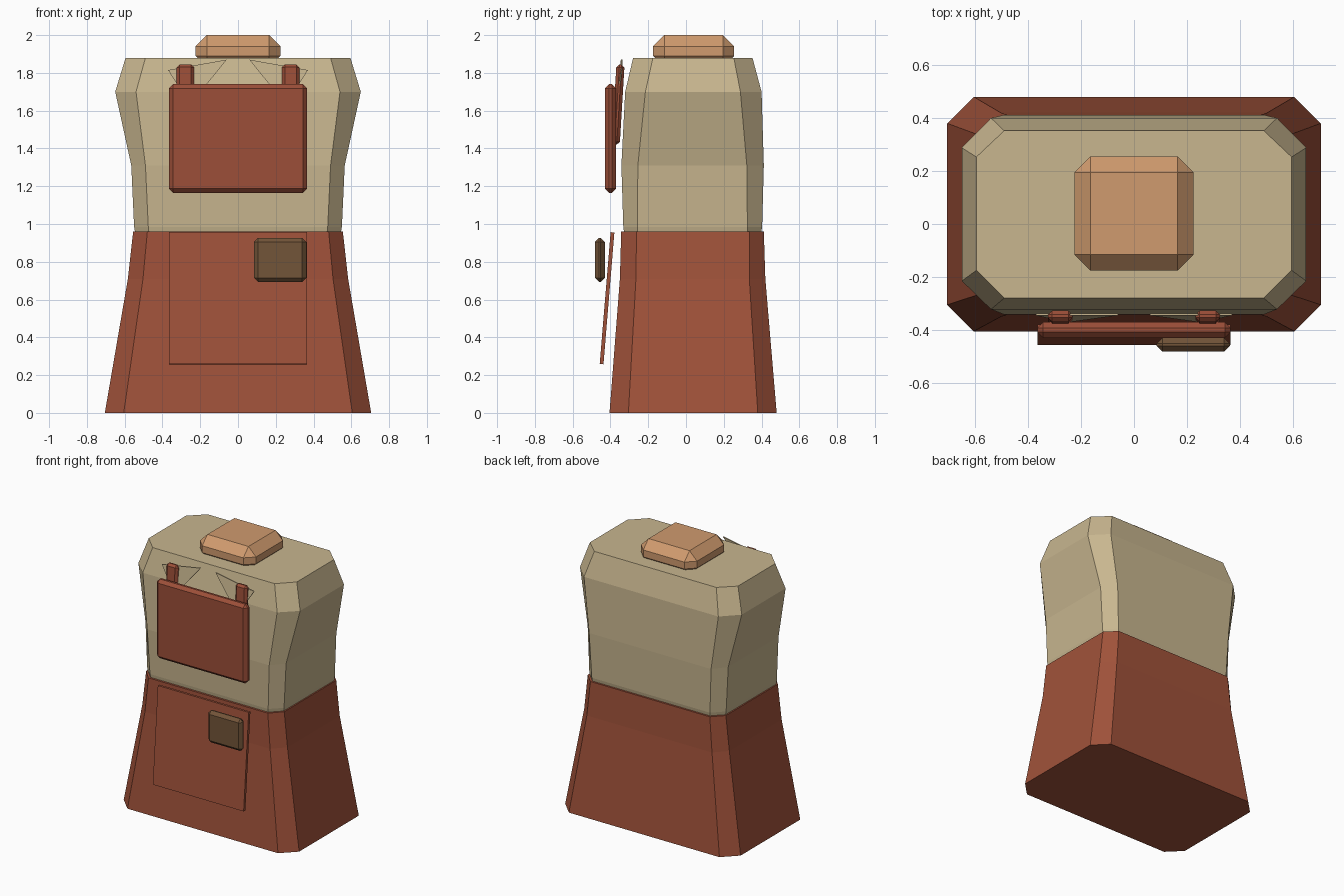
import bpy, bmesh, math
from mathutils import Vector

if "Cube" in bpy.data.objects:
    bpy.data.objects.remove(bpy.data.objects["Cube"])


def material(name, rgb):
    m = bpy.data.materials.new(name)
    m.diffuse_color = (*rgb, 1)
    m.use_nodes = True
    m.node_tree.nodes["Principled BSDF"].inputs["Base Color"].default_value = m.diffuse_color
    return m


CREAM = material("cream cloth", (0.578, 0.468, 0.275))
RUST = material("rust cloth", (0.352, 0.084, 0.042))
BIB_RED = material("bib red", (0.335, 0.078, 0.040))
SKIN = material("skin", (0.63, 0.328, 0.156))
LEATHER = material("brown leather", (0.17, 0.089, 0.040))


def finish(bm, name, mat):
    bmesh.ops.recalc_face_normals(bm, faces=bm.faces)
    me = bpy.data.meshes.new(name)
    bm.to_mesh(me)
    bm.free()
    me.materials.append(mat)
    ob = bpy.data.objects.new(name, me)
    bpy.context.collection.objects.link(ob)
    return ob


def loft(name, sections, mat):
    """Chamfered rectangles: z, half width, flat half width, y0, y1, flat y0, flat y1."""
    bm = bmesh.new()
    rings = []
    for z, x, fx, y0, y1, f0, f1 in sections:
        pts = [(fx, y0), (x, f0), (x, f1), (fx, y1),
               (-fx, y1), (-x, f1), (-x, f0), (-fx, y0)]
        rings.append([bm.verts.new((px, py, z)) for px, py in pts])
    for a, b in zip(rings, rings[1:]):
        for i in range(8):
            j = (i + 1) % 8
            bm.faces.new((a[i], a[j], b[j], b[i]))
    bm.faces.new(rings[0])
    bm.faces.new(rings[-1])
    return finish(bm, name, mat)


def box(name, lo, hi, bevel, mat, tilt=0):
    """Chamfered box between two corners, tilted about x around its centre."""
    lo, hi = Vector(lo), Vector(hi)
    bm = bmesh.new()
    bmesh.ops.create_cube(bm, size=1)
    bmesh.ops.scale(bm, vec=hi - lo, verts=bm.verts)
    if bevel:
        bmesh.ops.bevel(bm, geom=bm.edges[:], offset=bevel, segments=1, affect='EDGES')
    ob = finish(bm, name, mat)
    ob.location = (lo + hi) / 2
    ob.rotation_euler.x = tilt
    return ob


# Flared skirt
loft("skirt", [
    (0.00, 0.705, 0.605, -0.405, 0.48, -0.305, 0.38),
    (0.71, 0.583, 0.503, -0.35, 0.42, -0.265, 0.335),
    (0.96, 0.555, 0.48, -0.343, 0.412, -0.262, 0.335),
], RUST)

# Shirt torso
loft("shirt", [
    (0.94, 0.542, 0.470, -0.325, 0.395, -0.255, 0.325),
    (0.985, 0.550, 0.475, -0.332, 0.403, -0.257, 0.325),
    (1.31, 0.565, 0.490, -0.342, 0.412, -0.255, 0.322),
    (1.70, 0.650, 0.540, -0.322, 0.400, -0.215, 0.288),
    (1.88, 0.595, 0.490, -0.280, 0.352, -0.175, 0.253),
], CREAM)

# Neck stub
box("neck", (-0.225, -0.175, 1.83), (0.225, 0.255, 2.0), 0.06, SKIN)

# Bib, apron panel and pouch
box("bib", (-0.365, -0.43, 1.165), (0.365, -0.37, 1.74), 0.022, BIB_RED)
box("apron_panel", (-0.365, -0.428, 0.257), (0.365, -0.408, 0.957), 0, RUST,
    tilt=-math.atan2(0.058, 0.70))
box("pouch", (0.085, -0.482, 0.693), (0.362, -0.43, 0.927), 0.022, LEATHER)

# Shoulder straps and collar points, one on each side
for side, label in ((-1, "left"), (1, "right")):
    xs = sorted((side * 0.232, side * 0.325))
    box(label + "_strap", (xs[0], -0.381, 1.42), (xs[1], -0.338, 1.845), 0.016, BIB_RED,
        tilt=-0.06)
    bm = bmesh.new()
    tri = [(0.06, -0.345, 1.87), (0.37, -0.345, 1.815), (0.254, -0.372, 1.63)]
    front = [bm.verts.new((side * x, y, z)) for x, y, z in tri]
    back = [bm.verts.new((side * x, y + 0.008, z)) for x, y, z in tri]
    bm.faces.new(front)
    bm.faces.new(back[::-1])
    for i in range(3):
        j = (i + 1) % 3
        bm.faces.new((front[i], front[j], back[j], back[i]))
    finish(bm, label + "_collar", CREAM)
